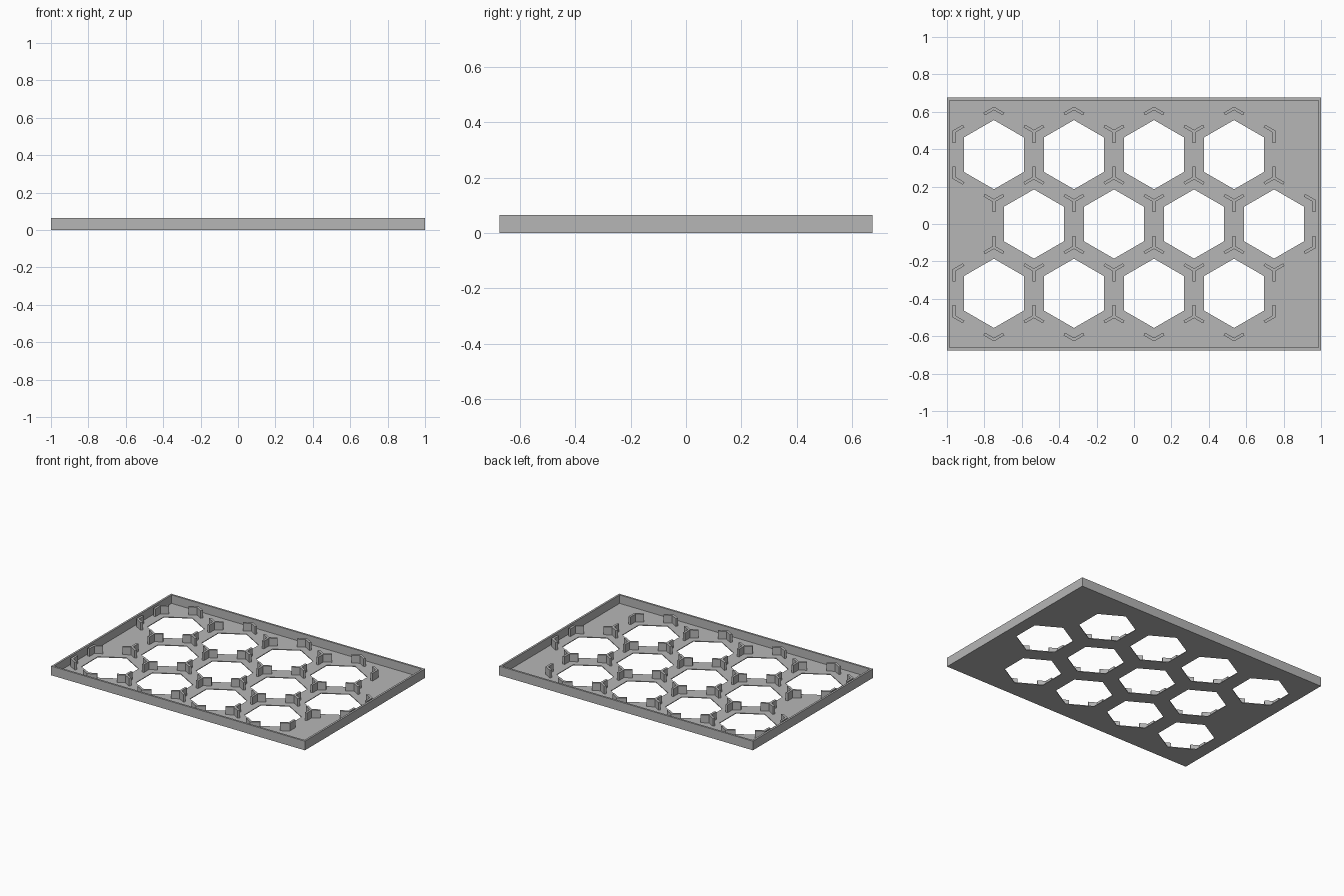
import bpy
import bmesh
from math import sin, cos, pi, atan2, sqrt
from mathutils import Vector

cube = bpy.data.objects.get("Cube")
if cube:
    bpy.data.objects.remove(cube, do_unlink=True)

# Dimensions
WIDTH, DEPTH, HEIGHT = 2.0, 1.35, 0.065
FLOOR, RIM = 0.005, 0.014
PITCH = 0.428
HOLE_RADIUS = 0.185
CELL_RADIUS = PITCH / sqrt(3)
ARM, HALF, DIVIDER_TOP = 0.06, 0.008, 0.06

grey = bpy.data.materials.new("plain grey")
colour = (0.47, 0.47, 0.47, 1)
grey.diffuse_color = colour
grey.use_nodes = True
grey.node_tree.nodes["Principled BSDF"].inputs["Base Color"].default_value = colour


def rectangle(w, d):
    return [Vector((sx * w / 2, sy * d / 2)) for sx, sy in ((-1, -1), (1, -1), (1, 1), (-1, 1))]


def hexagon(centre, radius):
    angles = [pi / 6 + k * pi / 3 for k in range(6)]
    return [centre + radius * Vector((cos(a), sin(a))) for a in angles]


def slab(name, groups, bottom, top):
    """Extrude flat shapes; each group is an outline followed by its holes."""
    bm = bmesh.new()
    for loops in groups:
        edges = []
        for loop in loops:
            verts = [bm.verts.new((p.x, p.y, bottom)) for p in loop]
            edges += [bm.edges.new((v, verts[i - 1])) for i, v in enumerate(verts)]
        filled = bmesh.ops.triangle_fill(bm, edges=edges, use_beauty=True)
        faces = [f for f in filled["geom"] if isinstance(f, bmesh.types.BMFace)]
        raised = bmesh.ops.extrude_face_region(bm, geom=faces, use_keep_orig=True)
        moved = [v for v in raised["geom"] if isinstance(v, bmesh.types.BMVert)]
        bmesh.ops.translate(bm, verts=moved, vec=(0, 0, top - bottom))
    bmesh.ops.recalc_face_normals(bm, faces=bm.faces[:])
    mesh = bpy.data.meshes.new(name)
    bm.to_mesh(mesh)
    bm.free()
    mesh.materials.append(grey)
    obj = bpy.data.objects.new(name, mesh)
    bpy.context.collection.objects.link(obj)
    return obj


# Three staggered rows of four cells
centres = []
for row in (-1, 0, 1):
    shift = PITCH / 4 if row == 0 else -PITCH / 4
    for col in range(4):
        centres.append(Vector(((col - 1.5) * PITCH + shift, row * PITCH * sqrt(3) / 2)))

# Floor with hexagonal holes, and the rim around it
slab("floor", [[rectangle(WIDTH, DEPTH)] + [hexagon(c, HOLE_RADIUS) for c in centres]], 0, FLOOR)
slab("rim", [[rectangle(WIDTH, DEPTH), rectangle(WIDTH - 2 * RIM, DEPTH - 2 * RIM)]], FLOOR, HEIGHT)

# Collect the wall directions that meet at each cell corner
corners = {}
for c in centres:
    ring = hexagon(c, CELL_RADIUS)
    for i, p in enumerate(ring):
        key = (round(p.x, 3), round(p.y, 3))
        found = next((k for k in corners if (Vector(k) - p).length < HALF), key)
        arms = corners.setdefault(found, set())
        for q in (ring[i - 1], ring[(i + 1) % 6]):
            d = q - p
            arms.add(round((atan2(d.y, d.x) - pi / 6) / (pi / 3)) % 6)


def divider_outline(point, steps):
    """Outline of a two-armed or three-armed corner wall."""
    angles = sorted(pi / 6 + s * pi / 3 for s in steps)
    outline = []
    for i, a in enumerate(angles):
        along = Vector((cos(a), sin(a)))
        side = Vector((-sin(a), cos(a)))
        outline += [point + along * ARM - side * HALF, point + along * ARM + side * HALF]
        gap = (angles[(i + 1) % len(angles)] - a) % (2 * pi)
        middle = a + gap / 2
        outline.append(point + Vector((cos(middle), sin(middle))) * HALF / sin(gap / 2))
    return outline


# Corner dividers holding the pieces in place
slab("corner_dividers", [[divider_outline(Vector(k), s)] for k, s in corners.items()],
     FLOOR, DIVIDER_TOP)
